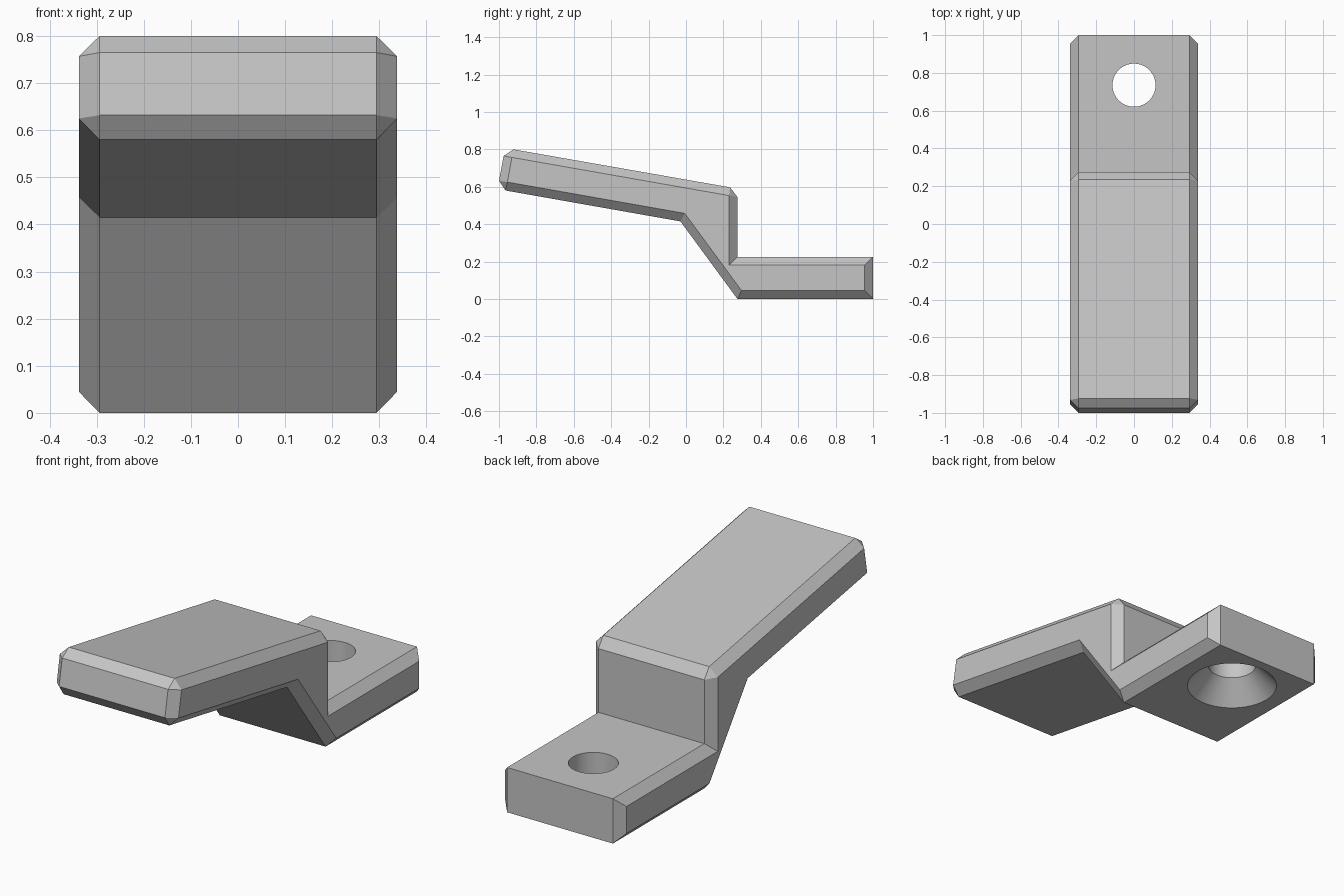
import bpy, bmesh, math

cube = bpy.data.objects.get("Cube")
if cube:
    bpy.data.objects.remove(cube, do_unlink=True)

HALF_WIDTH, CORE_WIDTH = 0.338, 0.294
HOLE_Y, HOLE_R, SINK_R, SINK_DEPTH = 0.735, 0.114, 0.215, 0.11

# Side profile (y, z): each inset corner with the outer corner(s) it bevels to
PROFILE = [
    ((-0.931, 0.757), [(-0.975, 0.765), (-0.923, 0.80)]),   # front tip, top
    ((0.23, 0.553), [(0.236, 0.597), (0.275, 0.545)]),      # heel of the arm
    ((0.23, 0.181), [(0.275, 0.225)]),                      # step
    ((0.955, 0.181), [(1.0, 0.225)]),                       # back, top
    ((0.955, 0.045), [(1.0, 0.0)]),                         # back, bottom
    ((0.297, 0.045), [(0.275, 0.0)]),                       # foot of the slope
    ((-0.007, 0.458), [(-0.03, 0.415)]),                    # top of the slope
    ((-0.955, 0.625), [(-0.965, 0.58), (-1.0, 0.632)]),     # front tip, bottom
]

metal = bpy.data.materials.new("light grey metal")
metal.use_nodes = True
grey = (0.56, 0.56, 0.56, 1)
metal.diffuse_color = grey
metal.node_tree.nodes["Principled BSDF"].inputs["Base Color"].default_value = grey


def make_object(name, bm):
    bmesh.ops.recalc_face_normals(bm, faces=bm.faces)
    mesh = bpy.data.meshes.new(name)
    bm.to_mesh(mesh)
    bm.free()
    mesh.materials.append(metal)
    obj = bpy.data.objects.new(name, mesh)
    bpy.context.collection.objects.link(obj)
    return obj


# Bracket body: bevelled sides on both ends of the extruded profile
bm = bmesh.new()
rings = []
for side in (1, -1):
    inner = [bm.verts.new((side * HALF_WIDTH, *p)) for p, _ in PROFILE]
    outer = [[bm.verts.new((side * CORE_WIDTH, *q)) for q in qs] for _, qs in PROFILE]
    bm.faces.new(inner)
    for i in range(len(PROFILE)):
        j = (i + 1) % len(PROFILE)
        bm.faces.new((inner[i], outer[i][-1], outer[j][0], inner[j]))
        if len(outer[i]) == 2:
            bm.faces.new((inner[i], *outer[i]))
    rings.append([v for group in outer for v in group])
a, b = rings
for i in range(len(a)):
    j = (i + 1) % len(a)
    bm.faces.new((a[i], a[j], b[j], b[i]))
bracket = make_object("stepped_bracket", bm)

# Countersunk screw hole: a spun stepped profile used as a cutter
bm = bmesh.new()
flare = SINK_R + (SINK_R - HOLE_R) / SINK_DEPTH * 0.05
section = [(0, -0.05), (flare, -0.05), (HOLE_R, SINK_DEPTH), (HOLE_R, 0.3), (0, 0.3)]
verts = [bm.verts.new((r, HOLE_Y, z)) for r, z in section]
edges = [bm.edges.new(pair) for pair in zip(verts, verts[1:])]
bmesh.ops.spin(bm, geom=verts + edges, cent=(0, HOLE_Y, 0), axis=(0, 0, 1),
               angle=math.tau, steps=64, use_duplicate=False)
bmesh.ops.remove_doubles(bm, verts=bm.verts, dist=0.0001)
cutter = make_object("screw_hole_cutter", bm)
cutter.hide_render = True

cut = bracket.modifiers.new("screw hole", 'BOOLEAN')
cut.operation = 'DIFFERENCE'
cut.solver = 'EXACT'
cut.object = cutter
for obj in bpy.context.selected_objects:
    obj.select_set(False)
bpy.context.view_layer.objects.active = bracket
bracket.select_set(True)
bpy.ops.object.modifier_apply(modifier=cut.name)
bpy.data.objects.remove(cutter, do_unlink=True)
bpy.ops.object.shade_smooth_by_angle(angle=math.radians(20))
